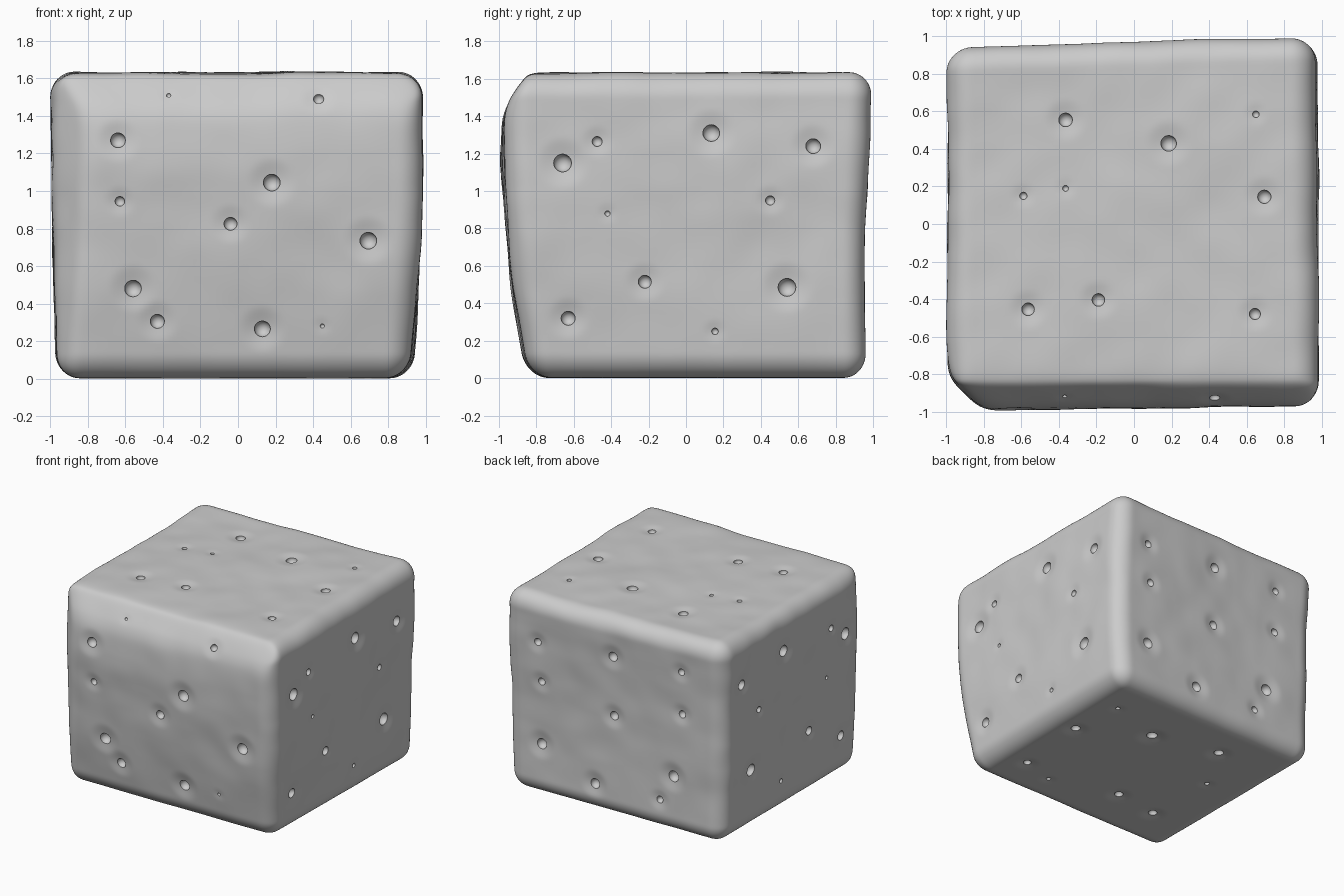
import bpy, bmesh, math
from mathutils import Vector, noise
from mathutils.bvhtree import BVHTree

if "Cube" in bpy.data.objects:
    bpy.data.objects.remove(bpy.data.objects["Cube"])

N, R, H = 90, 0.135, 0.82          # cells per edge, edge radius, half height

# Corner plan positions: front-left, front-right, back-left, back-right
LOW = [(-0.97, -0.86), (0.91, -0.84), (-0.97, 0.93), (0.94, 0.965)]
HIGH = [(-1.0, -0.995), (0.985, -0.975), (-1.0, 0.945), (0.965, 1.01)]

# Soft flats that trim edges: normal, distance, softness
TRIMS = [(Vector((0, -0.84, 0.545)), 1.605, 0.03),
         (Vector((-0.7, -0.714, 0)), 1.275, 0.03)]

# Pits on each side as (across, up, radius)
FRONT = [(-.64, 1.27, .04), (-.63, .945, .026), (.18, 1.045, .045), (-.04, .825, .035),
         (.695, .735, .045), (-.56, .48, .045), (-.43, .305, .038), (.13, .265, .043),
         (.43, 1.49, .028), (-.37, 1.51, .012), (.45, .28, .012)]
BACK = [(.67, 1.26, .03), (.64, .94, .03), (0, 1.31, .038), (-.61, 1.34, .028),
        (-.61, .99, .03), (0, .82, .035), (.65, .42, .042), (.17, .22, .04),
        (-.53, .46, .045), (-.41, .24, .028)]
SIDE = [(-.66, 1.15, .048), (-.475, 1.265, .027), (.135, 1.31, .045), (.68, 1.24, .04),
        (.45, .95, .025), (-.42, .88, .015), (-.22, .515, .035), (.54, .485, .048),
        (-.63, .32, .038), (.155, .25, .018)]
TOP = [(-.365, .555, .037), (.65, .585, .018), (.185, .43, .042), (.695, .145, .036),
       (-.59, .15, .02), (-.19, -.405, .034), (-.565, -.455, .034), (.645, -.48, .03)]
TOP_ONLY = [(-.365, .19, .016)]
BOTTOM_ONLY = [(.37, -.56, .018)]


def pit_rays():
    """Start point, direction and radius for every pit."""
    for x, z, r in FRONT:
        yield Vector((x, -3, z)), Vector((0, 1, 0)), r
    for x, z, r in BACK:
        yield Vector((x, 3, z)), Vector((0, -1, 0)), r
    for y, z, r in SIDE:
        yield Vector((3, y, z)), Vector((-1, 0, 0)), r
        yield Vector((-3, y, z)), Vector((1, 0, 0)), r
    for x, y, r in TOP + TOP_ONLY:
        yield Vector((x, y, 4)), Vector((0, 0, -1)), r
    for x, y, r in TOP + BOTTOM_ONLY:
        yield Vector((x, y, -3)), Vector((0, 0, 1)), r


def shape(p):
    """Cube point -> rounded, skewed, bulged and lumpy block."""
    p = Vector((p.x, p.y, p.z * H))
    q = Vector((max(-1 + R, min(1 - R, p.x)), max(-1 + R, min(1 - R, p.y)),
                max(-H + R, min(H - R, p.z))))
    d = p - q
    if d.length > 1e-6:
        p = q + d.normalized() * R
    u, v, w = (p.x + 1) / 2, (p.y + 1) / 2, (p.z / H + 1) / 2
    # skew to the eight corners
    plan = []
    for c in (LOW, HIGH):
        a, b, e, f = (Vector(k) for k in c)
        plan.append(a.lerp(b, u).lerp(e.lerp(f, u), v))
    xy = plan[0].lerp(plan[1], w)
    o = Vector((xy.x, xy.y, 1.63 * w))
    # bulged front and right, hollow back
    arch = math.sin(math.pi * w)
    o.y -= 0.045 * arch * max(0, 1 - v * 1.5)
    o.x += 0.03 * arch * max(0, u * 1.5 - 0.5) * (1 - 0.5 * v)
    o.y -= 0.022 * arch * max(0, v * 1.5 - 0.5)
    for n, dist, s in TRIMS:
        t = (o.dot(n) - dist) / s
        o -= n * s * (t if t > 30 else math.log1p(math.exp(t)))
    # gentle lumps, calmer on the base
    lump = noise.noise(o * 2.2) * 0.012 + noise.noise(o * 5 + Vector((7, 3, 1))) * 0.005
    out = d.normalized() if d.length > 1e-6 else Vector()
    return o + out * lump * min(1, 0.15 + w * 3)


# Rounded block from six grids
bm = bmesh.new()
for axis in range(3):
    for sign in (-1, 1):
        rows = []
        for i in range(N + 1):
            row = []
            for j in range(N + 1):
                c = [0, 0, 0]
                c[axis] = sign
                c[(axis + 1) % 3] = 2 * i / N - 1
                c[(axis + 2) % 3] = 2 * j / N - 1
                row.append(bm.verts.new(c))
            rows.append(row)
        for i in range(N):
            for j in range(N):
                f = [rows[i][j], rows[i + 1][j], rows[i + 1][j + 1], rows[i][j + 1]]
                bm.faces.new(f if sign > 0 else f[::-1])
bmesh.ops.remove_doubles(bm, verts=bm.verts, dist=1e-5)
for v in bm.verts:
    v.co = shape(v.co)
low = min(v.co.z for v in bm.verts)
for v in bm.verts:
    v.co.z -= low

# Soft dimple around each pit, and a ball to cut its bowl
tree = BVHTree.FromBMesh(bm)
cut = bmesh.new()
verts = list(bm.verts)
for start, ray, r in pit_rays():
    hit = tree.ray_cast(start, ray)[0]
    reach = 2.6 * r + 0.02
    for v in verts:
        dist = (v.co - hit).length
        if dist < reach:
            v.co += ray * 0.4 * r * (1 - (dist / reach) ** 2) ** 2
    ball = bmesh.ops.create_icosphere(cut, subdivisions=3, radius=r)
    bmesh.ops.translate(cut, verts=ball["verts"], vec=hit + ray * 0.4 * r)


def make(name, mesh_bm):
    me = bpy.data.meshes.new(name)
    mesh_bm.to_mesh(me)
    mesh_bm.free()
    ob = bpy.data.objects.new(name, me)
    bpy.context.collection.objects.link(ob)
    return ob


block = make("pitted_block", bm)
balls = make("pit_cutter", cut)
balls.hide_render = True
grey = bpy.data.materials.new("plain grey")
grey.diffuse_color = (0.6, 0.6, 0.6, 1)
grey.use_nodes = True
grey.node_tree.nodes["Principled BSDF"].inputs["Base Color"].default_value = grey.diffuse_color
for ob in (block, balls):
    ob.data.materials.append(grey)

# Cut the bowls, then drop the cutter
m = block.modifiers.new("pits", 'BOOLEAN')
m.operation, m.solver, m.object = 'DIFFERENCE', 'EXACT', balls
bpy.context.view_layer.objects.active = block
block.select_set(True)
bpy.ops.object.modifier_apply(modifier=m.name)
bpy.data.objects.remove(balls)
bpy.ops.object.shade_smooth_by_angle(angle=math.radians(40))
